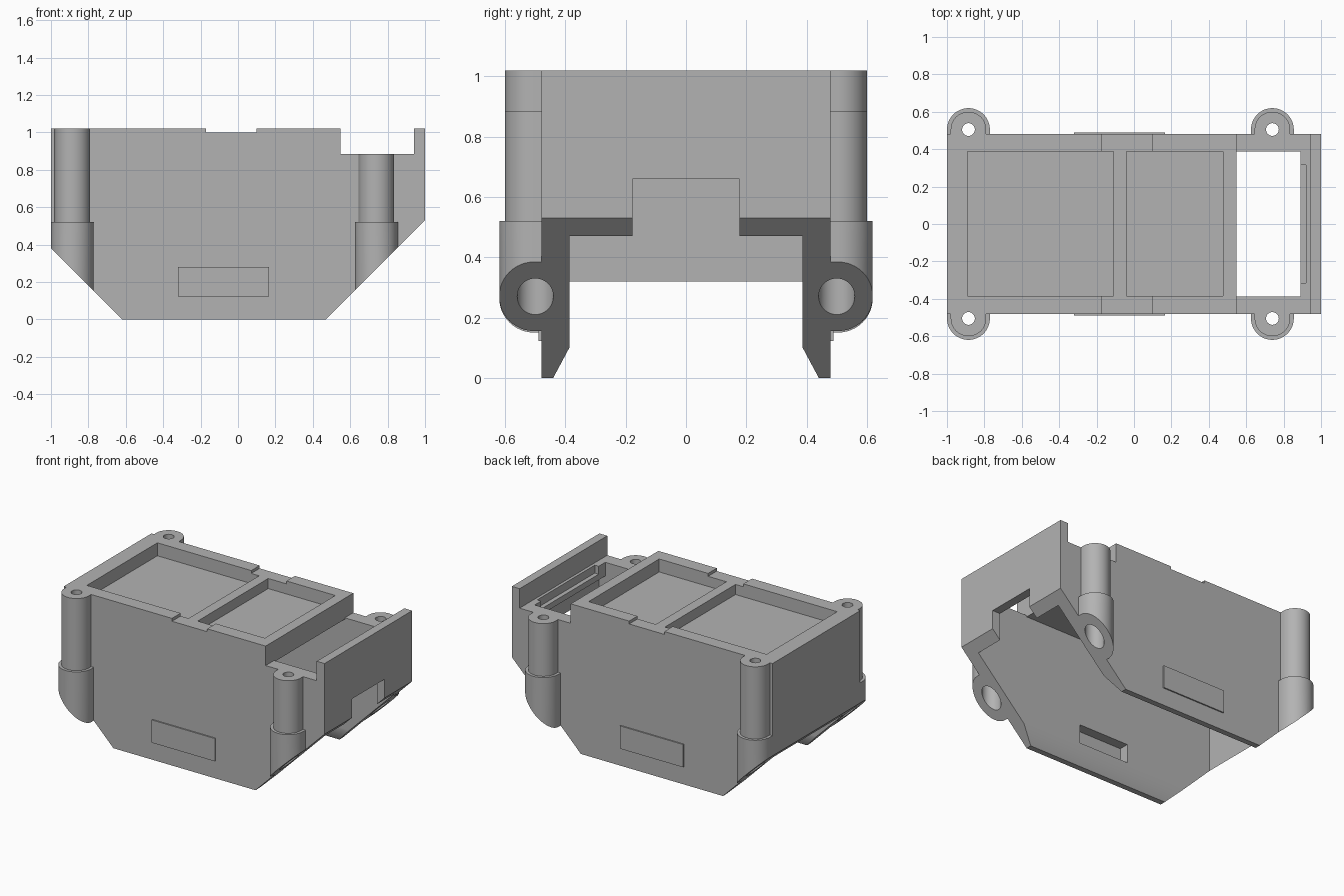
import bpy, bmesh, math
from mathutils import Vector

if "Cube" in bpy.data.objects:
    bpy.data.objects.remove(bpy.data.objects["Cube"])

grey = bpy.data.materials.new("light grey")
grey.diffuse_color = (0.45, 0.45, 0.45, 1)
grey.use_nodes = True
grey.node_tree.nodes["Principled BSDF"].inputs["Base Color"].default_value = grey.diffuse_color


def prism(name, pts, axis, lo, hi):
    """Extrude a 2D outline along an axis; the outline uses the other two axes in order."""
    def place(p, d):
        v = list(p)
        v.insert("xyz".index(axis), d)
        return Vector(v)
    bm = bmesh.new()
    a = [bm.verts.new(place(p, lo)) for p in pts]
    b = [bm.verts.new(place(p, hi)) for p in pts]
    bm.faces.new(a)
    bm.faces.new(b)
    n = len(pts)
    for i in range(n):
        bm.faces.new((a[i], a[(i + 1) % n], b[(i + 1) % n], b[i]))
    bmesh.ops.recalc_face_normals(bm, faces=bm.faces)
    me = bpy.data.meshes.new(name)
    bm.to_mesh(me)
    bm.free()
    me.materials.append(grey)
    ob = bpy.data.objects.new(name, me)
    bpy.context.collection.objects.link(ob)
    return ob


def box(name, x0, x1, y0, y1, z0, z1):
    return prism(name, [(x0, y0), (x1, y0), (x1, y1), (x0, y1)], "z", z0, z1)


def circle(x, y, r, n=40):
    return [(x + r * math.cos(2 * math.pi * i / n), y + r * math.sin(2 * math.pi * i / n)) for i in range(n)]


def post_outline(x, s, r, n=24):
    """Half round outline with straight sides running into the wall."""
    arc = [(x + r * math.cos(math.pi * i / n), s * (0.505 + r * math.sin(math.pi * i / n))) for i in range(n + 1)]
    return [(x + r, s * 0.44)] + arc + [(x - r, s * 0.44)]


def combine(target, tool, op):
    m = target.modifiers.new("cut", "BOOLEAN")
    m.operation, m.solver, m.object = op, "EXACT", tool
    bpy.context.view_layer.objects.active = target
    bpy.ops.object.modifier_apply(modifier=m.name)
    bpy.data.objects.remove(tool)


# main block with the stepped top
housing = prism("housing", [(-1, 0), (1, 0), (1, 1.02), (0.94, 1.02), (0.94, 0.885), (0.548, 0.885),
                            (0.548, 1.02), (0.1, 1.02), (0.1, 1.0), (-0.17, 1.0), (-0.17, 1.02), (-1, 1.02)],
                "y", -0.48, 0.48)

# screw posts and the thin side plates
posts = [(-0.885, 1.02), (0.74, 0.885)]
for s in (-1, 1):
    for x, top in posts:
        combine(housing, prism("post", post_outline(x, s, 0.095), "z", 0.3, top), "UNION")
        combine(housing, prism("post_base", post_outline(x, s, 0.1145), "z", 0.05, 0.52), "UNION")
    y0, y1 = sorted((s * 0.45, s * 0.489))
    combine(housing, box("side_plate", -0.32, 0.165, y0, y1, 0.122, 0.28), "UNION")

# open underside with bevelled lower wall edges
combine(housing, prism("cavity", [(-0.4565, -0.03), (0.4565, -0.03), (0.387, 0.1), (0.387, 0.875),
                                  (-0.387, 0.875), (-0.387, 0.1)], "x", -0.94, 0.94), "DIFFERENCE")
# opening behind the end wall, with its slotted ledge
combine(housing, box("opening", 0.548, 0.939, -0.387, 0.387, 0.7, 0.95), "DIFFERENCE")
combine(housing, box("ledge", 0.89, 0.96, -0.4, 0.4, 0.79, 0.885), "UNION")
combine(housing, box("ledge_slot", 0.86, 0.92, -0.315, 0.315, 0.83, 0.95), "DIFFERENCE")
# shallow trays in the top
for x0, x1 in ((-0.89, -0.11), (-0.04, 0.475)):
    combine(housing, box("tray", x0, x1, -0.385, 0.388, 0.93, 1.2), "DIFFERENCE")
# notch in the end wall
combine(housing, box("notch", 0.8, 1.2, -0.178, 0.178, 0.2, 0.66), "DIFFERENCE")

for s in (-1, 1):
    # recesses inside the walls, behind the side plates
    y0, y1 = sorted((s * 0.3, s * 0.455))
    combine(housing, box("recess", -0.27, 0.115, y0, y1, 0.13, 0.26), "DIFFERENCE")
    # screw holes, wider from below
    for x, top in posts:
        combine(housing, prism("screw_hole", circle(x, s * 0.505, 0.034), "z", -0.1, 1.2), "DIFFERENCE")
        combine(housing, prism("screw_recess", circle(x, s * 0.5, 0.06), "z", -0.1, 0.48), "DIFFERENCE")

# sloped ends
for pts in ([(-0.48, -0.14), (-1.3, 0.68), (-1.3, -0.14)], [(0.33, -0.14), (1.3, 0.83), (1.3, -0.14)]):
    combine(housing, prism("slope", pts, "y", -0.9, 0.9), "DIFFERENCE")

housing.select_set(True)
bpy.context.view_layer.objects.active = housing
bpy.ops.object.shade_smooth_by_angle(angle=math.radians(30))
